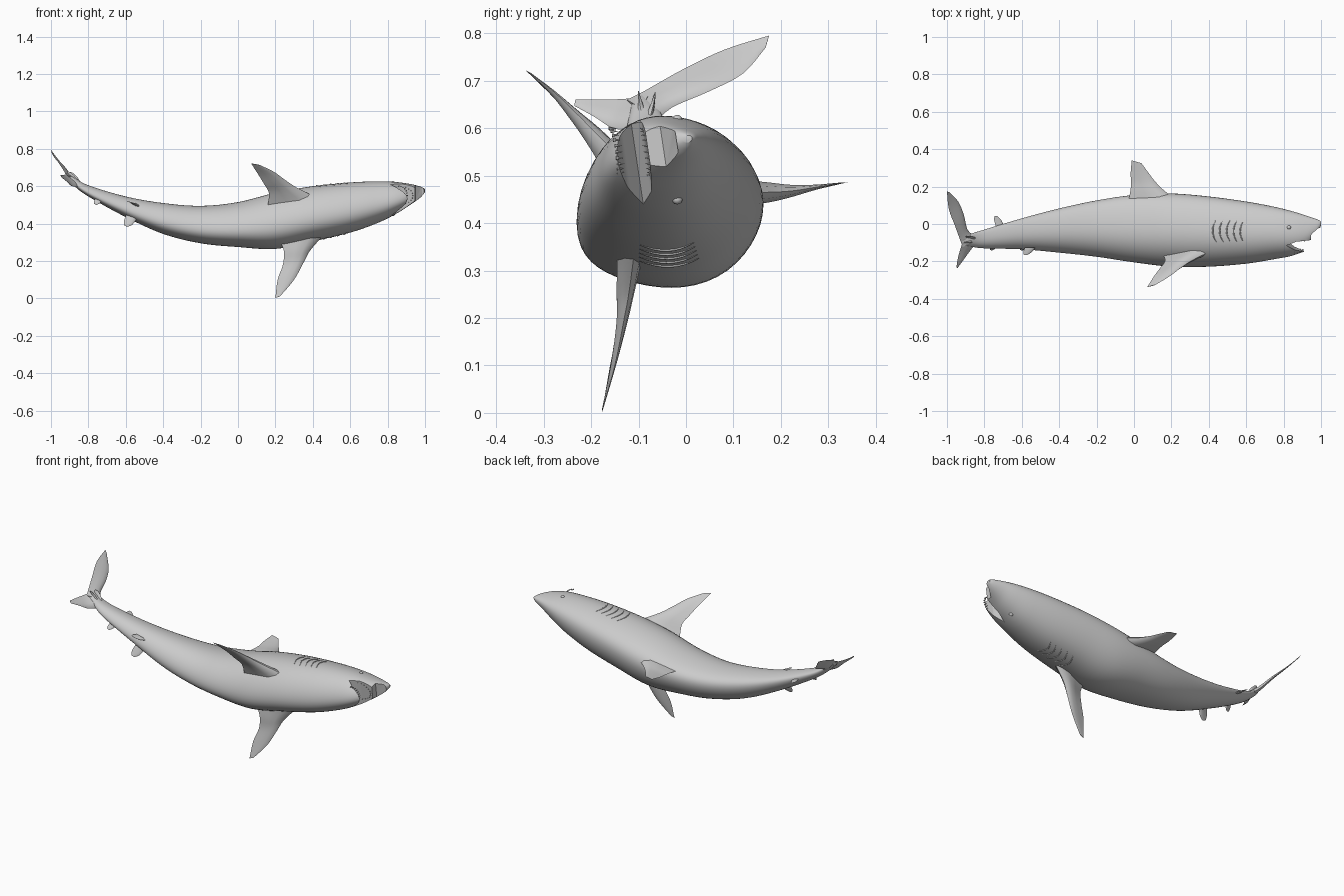
import bpy, bmesh, math
from mathutils import Vector

if "Cube" in bpy.data.objects:
    bpy.data.objects.remove(bpy.data.objects["Cube"])

skin = bpy.data.materials.new("grey skin")
skin.use_nodes = True
GREY = (0.6, 0.6, 0.6, 1)
skin.diffuse_color = GREY
skin.node_tree.nodes["Principled BSDF"].inputs["Base Color"].default_value = GREY


def make(name, bm, smooth=True):
    bmesh.ops.recalc_face_normals(bm, faces=bm.faces)
    mesh = bpy.data.meshes.new(name)
    bm.to_mesh(mesh)
    bm.free()
    mesh.materials.append(skin)
    obj = bpy.data.objects.new(name, mesh)
    bpy.context.collection.objects.link(obj)
    if smooth:
        shade(obj)
    return obj


def shade(obj):
    bpy.ops.object.select_all(action="DESELECT")
    obj.select_set(True)
    bpy.context.view_layer.objects.active = obj
    bpy.ops.object.shade_smooth_by_angle(angle=math.radians(40))


def loft(bm, rings):
    rows = [[bm.verts.new(p) for p in ring] for ring in rings]
    for a, b in zip(rows, rows[1:]):
        for i in range(len(a)):
            j = (i + 1) % len(a)
            bm.faces.new((a[i], a[j], b[j], b[i]))
    bm.faces.new(rows[0])
    bm.faces.new(rows[-1])


def spline(rows, u):
    """Smooth curve through rows of equal length, u counted in rows."""
    i = min(int(u), len(rows) - 2)
    t = u - i
    a, b, c, d = (rows[max(0, min(len(rows) - 1, k))] for k in range(i - 1, i + 3))
    return [q + 0.5 * t * (r - p + t * (2 * p - 5 * q + 4 * r - s + t * (3 * (q - r) + s - p)))
            for p, q, r, s in zip(a, b, c, d)]


# Body stations: x, belly y, back y, right z, left z
BODY = [
    (-0.92, -0.115, -0.075, 0.645, 0.67), (-0.88, -0.12, -0.055, 0.605, 0.65),
    (-0.8, -0.13, -0.03, 0.545, 0.605), (-0.6, -0.135, 0.03, 0.435, 0.545),
    (-0.4, -0.153, 0.083, 0.345, 0.51), (-0.2, -0.175, 0.126, 0.295, 0.495),
    (0, -0.205, 0.155, 0.275, 0.515), (0.2, -0.228, 0.163, 0.265, 0.565),
    (0.4, -0.228, 0.147, 0.305, 0.6), (0.6, -0.212, 0.12, 0.352, 0.62),
    (0.75, -0.188, 0.092, 0.405, 0.626), (0.85, -0.168, 0.067, 0.455, 0.622),
    (0.92, -0.135, 0.045, 0.5, 0.612), (0.97, -0.075, 0.028, 0.535, 0.6),
    (0.99, -0.035, 0.02, 0.555, 0.592), (1, -0.005, 0.013, 0.57, 0.585),
]


def skin_point(u, angle, grow=0.0):
    """Point on the body; angle 0 is the back, a quarter turn the left side."""
    x, y0, y1, z0, z1 = spline(BODY, u)
    c, s = math.cos(angle), math.sin(angle)
    back = (y1 - y0) / 2 + grow
    side = (z1 - z0) / 2 + grow
    y = back * c
    lean = 0.15 * y * (1 - s * s)
    return Vector((x, (y0 + y1) / 2 + y, (z0 + z1) / 2 + side * s + lean))


bm = bmesh.new()
STEPS, SIDES = 6, 48
loft(bm, [[skin_point(k / STEPS, math.tau * i / SIDES) for i in range(SIDES)]
          for k in range(STEPS * (len(BODY) - 1) + 1)])
body = make("body", bm, smooth=False)

# Open mouth, cut with a wedge that leaves the snout above and the jaw below
WEDGE = [(0.815, -0.105), (0.87, -0.083), (0.945, -0.078), (0.948, -0.045), (0.985, -0.015),
         (1.1, -0.015), (1.1, -0.3), (0.895, -0.3), (0.905, -0.145), (0.86, -0.132)]
bm = bmesh.new()
loft(bm, [[(x, y - 0.15 * (z - 0.54), z) for x, y in WEDGE] for z in (0.3, 0.8)])
cutter = make("mouth_cutter", bm, smooth=False)
cutter.hide_render = True
cut = body.modifiers.new("mouth", "BOOLEAN")
cut.object = cutter
cut.solver = "EXACT"
bpy.context.view_layer.objects.active = body
bpy.ops.object.modifier_apply(modifier=cut.name)
bpy.data.objects.remove(cutter)
shade(body)


def fin(name, pairs, thick):
    """Fin lofted from root to tip through leading and trailing edge points."""
    rows = [tuple(a) + tuple(b) for a, b in pairs]
    count = 4 * (len(rows) - 1)
    span = (Vector(pairs[-1][0]) + Vector(pairs[-1][1])
            - Vector(pairs[0][0]) - Vector(pairs[0][1]))
    rings = []
    for k in range(count + 1):
        row = spline(rows, k / 4)
        lead, trail = Vector(row[:3]), Vector(row[3:])
        chord = trail - lead
        normal = chord.cross(span).normalized()
        half = thick * (1 - k / count) ** 1.3 + 0.0012
        upper = [(0, 0), (0.08, 0.6), (0.3, 1), (0.6, 0.6), (1, 0)]
        lower = [(t, -h) for t, h in upper[-2:0:-1]]
        rings.append([lead + chord * t + normal * half * h for t, h in upper + lower])
    bm = bmesh.new()
    loft(bm, rings)
    return make(name, bm)


fin("dorsal_fin", [
    ((0.24, 0.12, 0.465), (-0.03, 0.12, 0.46)),
    ((0.16, 0.18, 0.465), (-0.02, 0.175, 0.465)),
    ((0.115, 0.225, 0.468), (-0.015, 0.22, 0.468)),
    ((0.08, 0.27, 0.475), (-0.018, 0.27, 0.475)),
    ((0.04, 0.325, 0.484), (-0.012, 0.34, 0.486))], 0.028)

fin("left_pectoral_fin", [
    ((0.4, -0.15, 0.55), (0.16, -0.17, 0.5)),
    ((0.31, -0.195, 0.595), (0.165, -0.2, 0.565)),
    ((0.25, -0.235, 0.635), (0.14, -0.235, 0.61)),
    ((0.19, -0.28, 0.678), (0.11, -0.275, 0.66)),
    ((0.115, -0.325, 0.714), (0.07, -0.338, 0.722))], 0.028)

fin("right_pectoral_fin", [
    ((0.45, -0.11, 0.33), (0.22, -0.14, 0.31)),
    ((0.385, -0.12, 0.255), (0.245, -0.145, 0.255)),
    ((0.355, -0.13, 0.2), (0.24, -0.145, 0.18)),
    ((0.3, -0.15, 0.1), (0.212, -0.16, 0.1)),
    ((0.225, -0.175, 0.012), (0.2, -0.177, 0.002))], 0.026)

fin("tail_upper_lobe", [
    ((-0.85, -0.065, 0.61), (-0.915, -0.125, 0.66)),
    ((-0.89, -0.03, 0.643), (-0.928, -0.09, 0.677)),
    ((-0.91, 0.05, 0.678), (-0.957, -0.01, 0.722)),
    ((-0.94, 0.12, 0.715), (-0.99, 0.08, 0.765)),
    ((-0.985, 0.168, 0.77), (-1, 0.175, 0.795))], 0.014)

fin("tail_lower_lobe", [
    ((-0.85, -0.11, 0.595), (-0.91, -0.08, 0.668)),
    ((-0.885, -0.155, 0.6), (-0.925, -0.125, 0.662)),
    ((-0.91, -0.19, 0.622), (-0.94, -0.175, 0.66)),
    ((-0.943, -0.235, 0.647), (-0.95, -0.233, 0.66))], 0.012)


def small_fin(name, root, tip, length):
    """Little swept fin, its root chord running along the body."""
    root, tip = Vector(root), Vector(tip)
    along = Vector((length / 2, 0, -length / 5))
    middle = root.lerp(tip, 0.6)
    fin(name, [(root + along, root - along),
               (middle + along * 0.8, middle - along * 0.9),
               (tip + along * 0.2, tip - along * 0.5)], 0.006)


small_fin("second_dorsal_fin", (-0.715, -0.015, 0.54), (-0.735, 0.042, 0.545), 0.045)
small_fin("anal_fin", (-0.745, -0.115, 0.53), (-0.76, -0.14, 0.502), 0.035)
small_fin("left_pelvic_fin", (-0.555, -0.125, 0.505), (-0.575, -0.165, 0.515), 0.055)
small_fin("right_pelvic_fin", (-0.57, -0.115, 0.435), (-0.595, -0.14, 0.385), 0.055)
small_fin("left_tail_keel", (-0.87, -0.075, 0.635), (-0.885, -0.065, 0.672), 0.05)
small_fin("front_tail_keel", (-0.88, -0.095, 0.645), (-0.9, -0.1, 0.676), 0.04)

# Gill slits: five thin folds on each flank
for side, label in ((1, "left"), (-1, "right")):
    for n in range(5):
        curve = bpy.data.curves.new("gill", "CURVE")
        curve.dimensions = "3D"
        curve.bevel_depth = 0.003
        line = curve.splines.new("POLY")
        line.points.add(8)
        for k, point in enumerate(line.points):
            bend = 0.1 * math.sin(math.pi * k / 8)
            angle = side * math.radians(68 + 5 * k)
            point.co = (*skin_point(8.2 + 0.18 * n - bend, angle), 1)
            point.radius = 0.2 + math.sin(math.pi * k / 8)
        curve.materials.append(skin)
        gill = bpy.data.objects.new(f"{label}_gill_{n + 1}", curve)
        bpy.context.collection.objects.link(gill)

    # Eyes
    bm = bmesh.new()
    bmesh.ops.create_uvsphere(bm, u_segments=16, v_segments=10, radius=0.011)
    bmesh.ops.translate(bm, verts=bm.verts, vec=skin_point(10.75, side * 1.3, -0.004))
    make(f"{label}_eye", bm)

# Teeth along both jaws
bm = bmesh.new()
for jaw in (1, -1):
    for n in range(13):
        t = math.pi * n / 12
        reach = 0.075 if jaw > 0 else 0.045
        z = 0.55 + 0.05 * math.cos(t)
        x = 0.86 + reach * math.sin(t)
        gum = -0.081 if jaw > 0 else -0.14 + 0.15 * (x - 0.9)
        tooth = bmesh.ops.create_cone(bm, segments=6, radius1=0.004, radius2=0, depth=0.016)
        verts = tooth["verts"]
        for v in verts:
            height = v.co.z
            v.co = (x + v.co.x, gum - 0.15 * (z - 0.54) - jaw * height, z + v.co.y)
make("teeth", bm)
